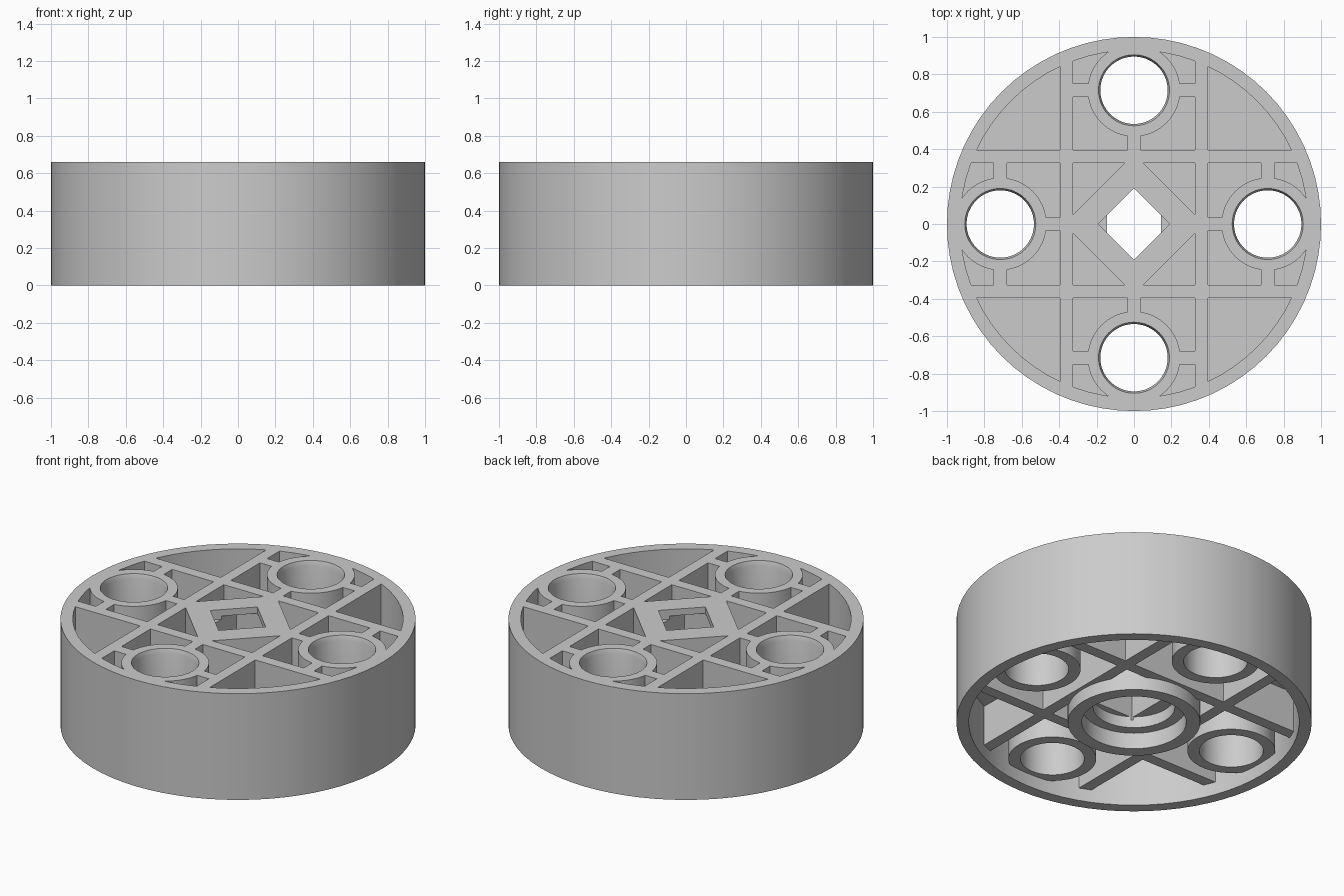
import bpy
import math

cube = bpy.data.objects.get("Cube")
if cube:
    bpy.data.objects.remove(cube, do_unlink=True)

TOP = 0.66         # overall height
LOW = 0.08         # underside of ribs and tubes
WEB = (0.33, 0.37) # floor between upper and lower pockets
RIB = 0.36         # rib centre line
WIDE = 0.07        # rib width
TUBE = 0.715       # tube distance from centre
SEGMENTS = 72

grey = bpy.data.materials.new("light_grey")
grey.use_nodes = True
grey.diffuse_color = (0.6, 0.6, 0.6, 1)
grey.node_tree.nodes["Principled BSDF"].inputs["Base Color"].default_value = (0.6, 0.6, 0.6, 1)


def add(name, verts, faces):
    mesh = bpy.data.meshes.new(name)
    mesh.from_pydata(verts, [], faces)
    mesh.materials.append(grey)
    obj = bpy.data.objects.new(name, mesh)
    bpy.context.collection.objects.link(obj)
    return obj


def prism(name, outline, z0, z1):
    """Extrude a counter-clockwise outline."""
    n = len(outline)
    verts = [(x, y, z) for z in (z0, z1) for x, y in outline]
    faces = [tuple(reversed(range(n))), tuple(range(n, n + n))]
    faces += [(i, (i + 1) % n, n + (i + 1) % n, n + i) for i in range(n)]
    return add(name, verts, faces)


def box(name, x0, x1, y0, y1, z0, z1, turn=0):
    obj = prism(name, [(x0, y0), (x1, y0), (x1, y1), (x0, y1)], z0, z1)
    obj.rotation_euler.z = turn
    return obj


def disc(name, r, z0, z1, n=SEGMENTS, at=(0, 0)):
    ring = [math.tau * i / n for i in range(n)]
    return prism(name, [(at[0] + r * math.cos(a), at[1] + r * math.sin(a)) for a in ring], z0, z1)


def lathe(name, profile, at=(0, 0)):
    """Spin a closed (radius, z) profile, listed counter-clockwise."""
    n, m = SEGMENTS, len(profile)
    verts = [(at[0] + r * math.cos(math.tau * i / n), at[1] + r * math.sin(math.tau * i / n), z)
             for i in range(n) for r, z in profile]
    faces = [(i * m + j, (i + 1) % n * m + j, (i + 1) % n * m + (j + 1) % m, i * m + (j + 1) % m)
             for i in range(n) for j in range(m)]
    return add(name, verts, faces)


def cut(obj, cutters):
    for c in cutters:
        mod = obj.modifiers.new("cut", "BOOLEAN")
        mod.operation = "DIFFERENCE"
        mod.solver = "EXACT"
        mod.object = c


parts = []
cutters = []

# Outer rim
parts.append(lathe("outer_rim", [(0.93, 0), (1, 0), (1, TOP), (0.93, TOP)]))

quarters = [i * math.pi / 2 for i in range(4)]
spots = [(TUBE * round(math.cos(a)), TUBE * round(math.sin(a))) for a in quarters]

# Four tubes with a slightly flared mouth
for spot in spots:
    parts.append(lathe("peg_tube", [(0.18, LOW), (0.247, LOW), (0.247, TOP),
                                    (0.19, TOP), (0.18, TOP - 0.03)], spot))

# Long ribs crossing the wheel, then short ribs tying the tubes to them
h = WIDE / 2
for a in quarters:
    parts.append(box("long_rib", RIB - h, RIB + h, -0.89, 0.89, LOW, TOP, a))
    parts.append(box("inner_tube_rib", RIB, TUBE - 0.21, -h, h, WEB[0], TOP, a))
    for s in (-1, 1):
        y0, y1 = sorted((s * 0.21, s * RIB))
        parts.append(box("side_tube_rib", TUBE - h, TUBE + h, y0, y1, WEB[0], TOP, a))

# Shaped axle hole: round bore, flat-sided slot, diamond mouth
bore = disc("bore_cutter", 0.23, 0.05, 0.17)
slot = box("slot_cutter", -0.145, 0.145, -0.19, 0.19, 0.15, 0.62)
diamond = disc("diamond_cutter", 0.19, 0.6, TOP + 0.1, 4)
pegs = [disc("peg_cutter", 0.21, 0.2, 0.5, at=spot) for spot in spots]
cutters += [bore, slot, diamond] + pegs

# Middle floor
web = disc("middle_floor", 0.96, *WEB)
cut(web, [slot] + pegs)

# Hub: lower sleeve, core and diamond-shaped top
parts.append(lathe("hub_sleeve", [(0.294, 0), (0.373, 0), (0.373, 0.35), (0.294, 0.35)]))
core = disc("hub_core", 0.33, 0.1, 0.35)
cut(core, [bore, slot])
cap = disc("hub_diamond", 0.375, 0.34, TOP, 4)
cut(cap, [slot, diamond])
parts += [web, core, cap]

# Apply the cuts, remove the cutters
bpy.context.view_layer.update()
for obj in (web, core, cap):
    bpy.context.view_layer.objects.active = obj
    for mod in list(obj.modifiers):
        bpy.ops.object.modifier_apply(modifier=mod.name)
for c in cutters:
    bpy.data.objects.remove(c, do_unlink=True)

# Smooth round walls, keep edges crisp
bpy.ops.object.select_all(action="DESELECT")
for obj in parts:
    obj.select_set(True)
bpy.context.view_layer.objects.active = parts[0]
bpy.ops.object.shade_smooth_by_angle(angle=math.radians(30))
